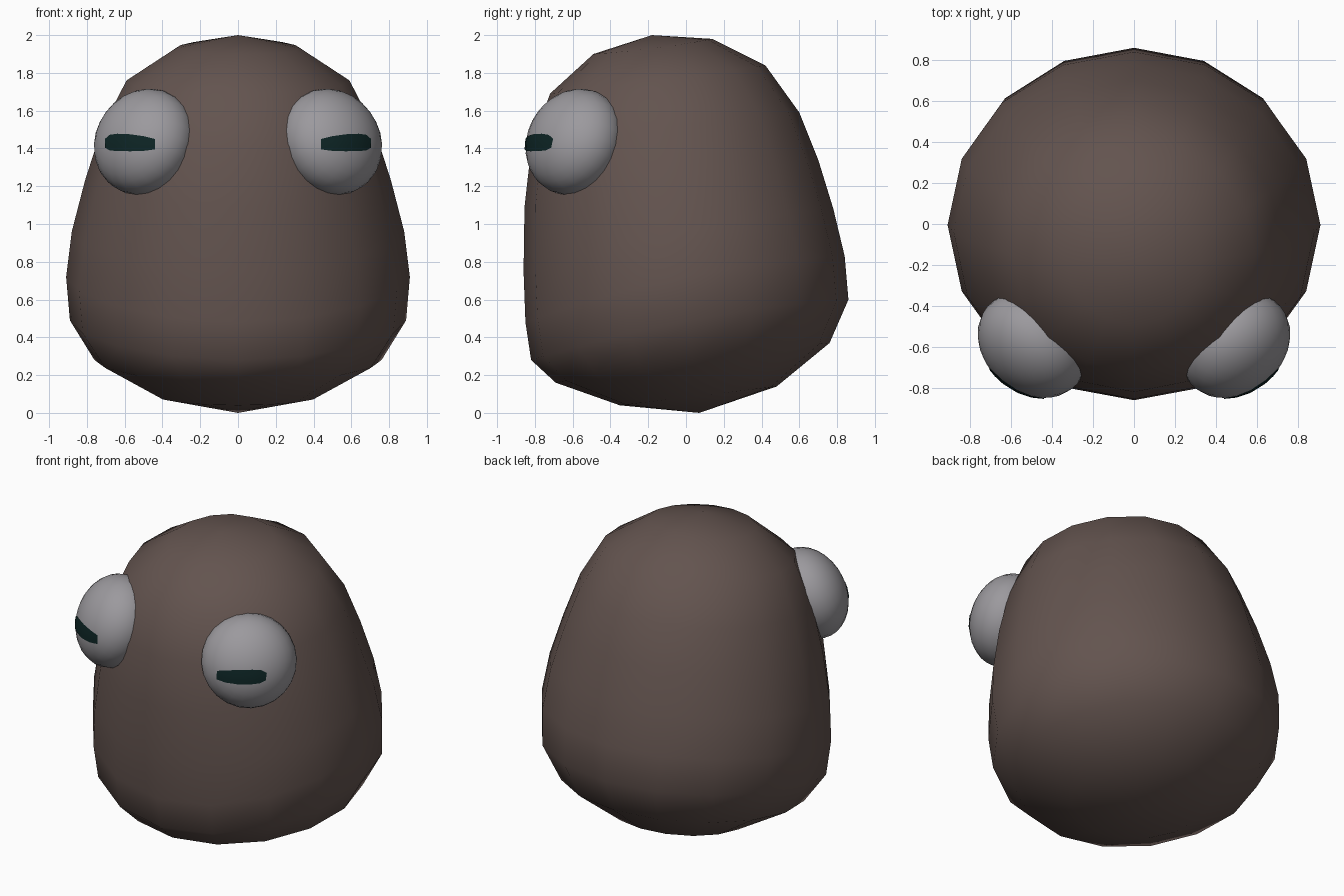
import bpy, bmesh, math
from mathutils import Matrix, Vector

if "Cube" in bpy.data.objects:
    bpy.data.objects.remove(bpy.data.objects["Cube"], do_unlink=True)


def material(name, rgb):
    m = bpy.data.materials.new(name)
    m.use_nodes = True
    m.diffuse_color = (*rgb, 1)
    m.node_tree.nodes["Principled BSDF"].inputs["Base Color"].default_value = (*rgb, 1)
    return m


def finish(bm, name, mat):
    bmesh.ops.recalc_face_normals(bm, faces=bm.faces)
    for f in bm.faces:
        f.smooth = True
    me = bpy.data.meshes.new(name)
    bm.to_mesh(me)
    bm.free()
    me.materials.append(mat)
    ob = bpy.data.objects.new(name, me)
    bpy.context.collection.objects.link(ob)
    return ob


brown = material("brown skin", (0.125, 0.088, 0.078))
grey = material("eye grey", (0.33, 0.32, 0.34))
dark = material("dark teal", (0.004, 0.018, 0.018))

# Body: leaning rings, each (back y, back z, front y, front z, half width, side z)
RINGS = [
    (0.48, 0.14, -0.35, 0.04, 0.43, 0.09),
    (0.76, 0.37, -0.69, 0.16, 0.76, 0.28),
    (0.86, 0.60, -0.82, 0.28, 0.89, 0.49),
    (0.84, 0.83, -0.85, 0.48, 0.91, 0.72),
    (0.78, 1.08, -0.86, 0.75, 0.88, 0.96),
    (0.70, 1.34, -0.855, 1.09, 0.81, 1.23),
    (0.60, 1.59, -0.82, 1.40, 0.72, 1.51),
    (0.42, 1.84, -0.72, 1.69, 0.59, 1.76),
    (0.14, 1.98, -0.49, 1.90, 0.33, 1.93),
]
SEG = 16
bm = bmesh.new()
loops = []
for yb, zb, yf, zf, w, zs in RINGS:
    loop = []
    for i in range(SEG):
        a = math.tau * i / SEG
        s = math.sin(a)
        z = zs + (zb - zf) / 2 * s + ((zb + zf) / 2 - zs) * s * s
        loop.append(bm.verts.new((w * math.cos(a), (yb + yf) / 2 + (yb - yf) / 2 * s, z)))
    loops.append(loop)
bottom = bm.verts.new((0, 0.07, 0))
top = bm.verts.new((0, -0.18, 2))
for i in range(SEG):
    j = (i + 1) % SEG
    bm.faces.new((bottom, loops[0][j], loops[0][i]))
    bm.faces.new((top, loops[-1][i], loops[-1][j]))
    for lo, hi in zip(loops, loops[1:]):
        bm.faces.new((lo[i], lo[j], hi[j], hi[i]))
finish(bm, "body", brown)

# Slit outline: x, lower z, upper z
SLIT = [(0.44, 1.395, 1.45), (0.50, 1.387, 1.465), (0.57, 1.385, 1.475),
        (0.64, 1.386, 1.478), (0.68, 1.39, 1.472), (0.705, 1.405, 1.45)]


def front_point(shape, x, z):
    """Point just outside the front of the eye at this x and z."""
    inv = shape.inverted()
    o = inv @ Vector((x, -2, z))
    d = inv.to_3x3() @ Vector((0, 1, 0))
    a, b, c = d.dot(d), o.dot(d), o.dot(o) - 1.03
    return (x, -2 + (-b - math.sqrt(max(b * b - a * c, 0))) / a, z)


for side, sx in (("left", 1), ("right", -1)):
    # Eye: slightly flattened ball facing outward, forward and up
    tilt = Vector((0.6 * sx, -0.7, 0.38)).to_track_quat('Z', 'Y').to_matrix().to_4x4()
    shape = (Matrix.Translation((0.495 * sx, -0.59, 1.435)) @ tilt
             @ Matrix.Diagonal((0.29, 0.29, 0.225, 1)))
    bm = bmesh.new()
    bmesh.ops.create_uvsphere(bm, u_segments=24, v_segments=16, radius=1)
    bm.transform(shape)
    finish(bm, side + "_eye", grey)

    # Pupil: thin curved slit following the eye
    bm = bmesh.new()
    grid = [[bm.verts.new(front_point(shape, x * sx, lo + (hi - lo) * t / 3)) for t in range(4)]
            for x, lo, hi in SLIT]
    for p, q in zip(grid, grid[1:]):
        for k in range(3):
            quad = (p[k], q[k], q[k + 1], p[k + 1])
            bm.faces.new(quad if sx > 0 else quad[::-1])
    finish(bm, side + "_pupil", dark)
